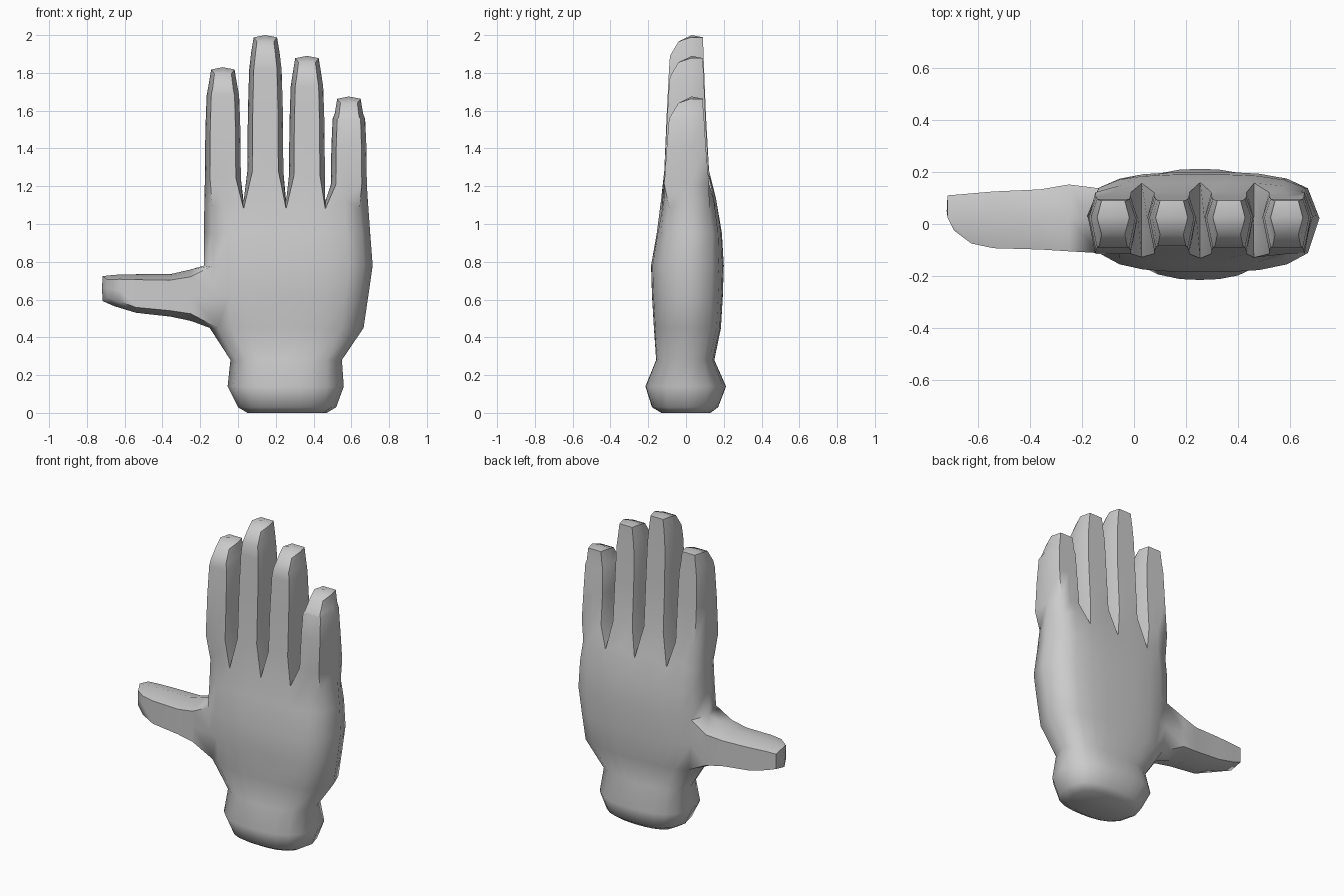
import bpy, bmesh, math

if "Cube" in bpy.data.objects:
    bpy.data.objects.remove(bpy.data.objects["Cube"])

bm = bmesh.new()


def skin(a, b, skip=()):
    """Bridge two rings of equal length with quads."""
    n = len(a)
    for i in range(n):
        if i not in skip:
            bm.faces.new((a[i], a[(i + 1) % n], b[(i + 1) % n], b[i]))


# Columns across the palm: finger edges and finger middles alternate
COLS = [-.9, -.72, -.52, -.25, 0, .24, .48, .72, .9]


def palm_ring(z, xl, xr, yf, yb, n, lift=0):
    """Rounded section: 9 front points, right side, 9 back points, left side."""
    cx, hx, cy = (xl + xr) / 2, (xr - xl) / 2, (yf + yb) / 2 + .015
    front, back = [], []
    for i, u in enumerate(COLS):
        k = (1 - abs(u) ** n) ** (1 / n)
        zz = z + lift * (i % 2)
        front.append(bm.verts.new((cx + u * hx, cy + (yf - cy) * k, zz)))
        back.append(bm.verts.new((cx + u * hx, cy + (yb - cy) * k, zz)))
    right = bm.verts.new((xr, cy, z + lift))
    left = bm.verts.new((xl, cy, z + lift))
    return front + [right] + back[::-1] + [left]


def digit(base, place, rings, tip):
    """Loft an eight-sided finger from a base ring to a slanted tip."""
    prev = base
    for s, c, h, yf, yb, slant in rings:
        e = h * .72
        pts = [(s + slant, c - e, yf), (s + slant, c, yf), (s + slant, c + e, yf),
               (s, c + h, .025), (s, c + e, yb), (s, c, yb), (s, c - e, yb),
               (s, c - h, .025)]
        ring = [bm.verts.new(place(*p)) for p in pts]
        skin(prev, ring)
        prev = ring
    # Fingertip cap around a centre point
    mid = bm.verts.new(place(*tip))
    for i in (7, 1, 3, 5):
        bm.faces.new((prev[i], prev[(i + 1) % 8], prev[(i + 2) % 8], mid))


# Wrist cuff and palm
sections = [
    (0, .05, .47, -.13, .13, 2.5),
    (.03, 0, .52, -.18, .17, 2.5),
    (.14, -.055, .56, -.215, .212, 2.4),
    (.28, -.04, .55, -.158, .15, 2.6),
    (.45, -.15, .665, -.17, .185, 3),
    (.62, -.17, .69, -.18, .195, 3),
    (.78, -.18, .713, -.185, .2, 3),
    (.95, -.18, .70, -.155, .19, 3.2),
    (1.08, -.178, .687, -.132, .16, 3.6, .05),
]
palm = [palm_ring(*s) for s in sections]
bm.faces.new(palm[0])
for i in range(len(palm) - 1):
    # Leave an opening for the thumb on the left side
    skin(palm[i], palm[i + 1], (18, 19) if i in (4, 5) else ())

# Four fingers, sharing the web points between them
top = palm[-1]
webs = [top[19]]
for c in (2, 4, 6):
    f = top[c].co
    webs.append(bm.verts.new((f.x, .02, 1.12)))
webs.append(top[9])
for i, (cx, zt) in enumerate([(-.08, 1.83), (.145, 2.0), (.365, 1.89), (.587, 1.675)]):
    a = 2 * i
    base = [top[a], top[a + 1], top[a + 2], webs[i + 1],
            top[16 - a], top[17 - a], top[18 - a], webs[i]]
    h = zt - 1.08
    digit(base, lambda s, w, y: (w, y, s), [
        (1.08 + h * .22, cx, .095, -.115, .122, 0),
        (1.08 + h * .55, cx, .093, -.102, .105, 0),
        (1.08 + h * .8, cx, .086, -.09, .096, 0),
        (zt - .09, cx, .075, -.085, .092, -.02),
        (zt - .012, cx, .062, -.04, .09, -.022)], (zt, cx, .03))

# Thumb, growing sideways from the opening
lo, md, hi = palm[4], palm[5], palm[6]
base = [lo[0], md[0], hi[0], hi[19], hi[18], md[18], lo[18], lo[19]]
digit(base, lambda s, w, y: (-s, y, w), [
    (.25, .623, .136, -.105, .152, 0),
    (.36, .622, .112, -.098, .133, 0),
    (.54, .632, .102, -.093, .125, 0),
    (.655, .648, .083, -.075, .115, -.03),
    (.717, .658, .066, -.025, .11, -.025)], (.72, .658, .05))

# Clean up and make the object
bmesh.ops.delete(bm, geom=[v for v in bm.verts if not v.link_faces], context='VERTS')
bmesh.ops.recalc_face_normals(bm, faces=bm.faces)
mesh = bpy.data.meshes.new("hand")
bm.to_mesh(mesh)
bm.free()
hand = bpy.data.objects.new("hand", mesh)
bpy.context.collection.objects.link(hand)

grey = bpy.data.materials.new("light grey")
grey.diffuse_color = (.6, .6, .6, 1)
grey.use_nodes = True
grey.node_tree.nodes["Principled BSDF"].inputs["Base Color"].default_value = grey.diffuse_color
mesh.materials.append(grey)

bpy.context.view_layer.objects.active = hand
hand.select_set(True)
bpy.ops.object.shade_smooth_by_angle(angle=math.radians(65))
